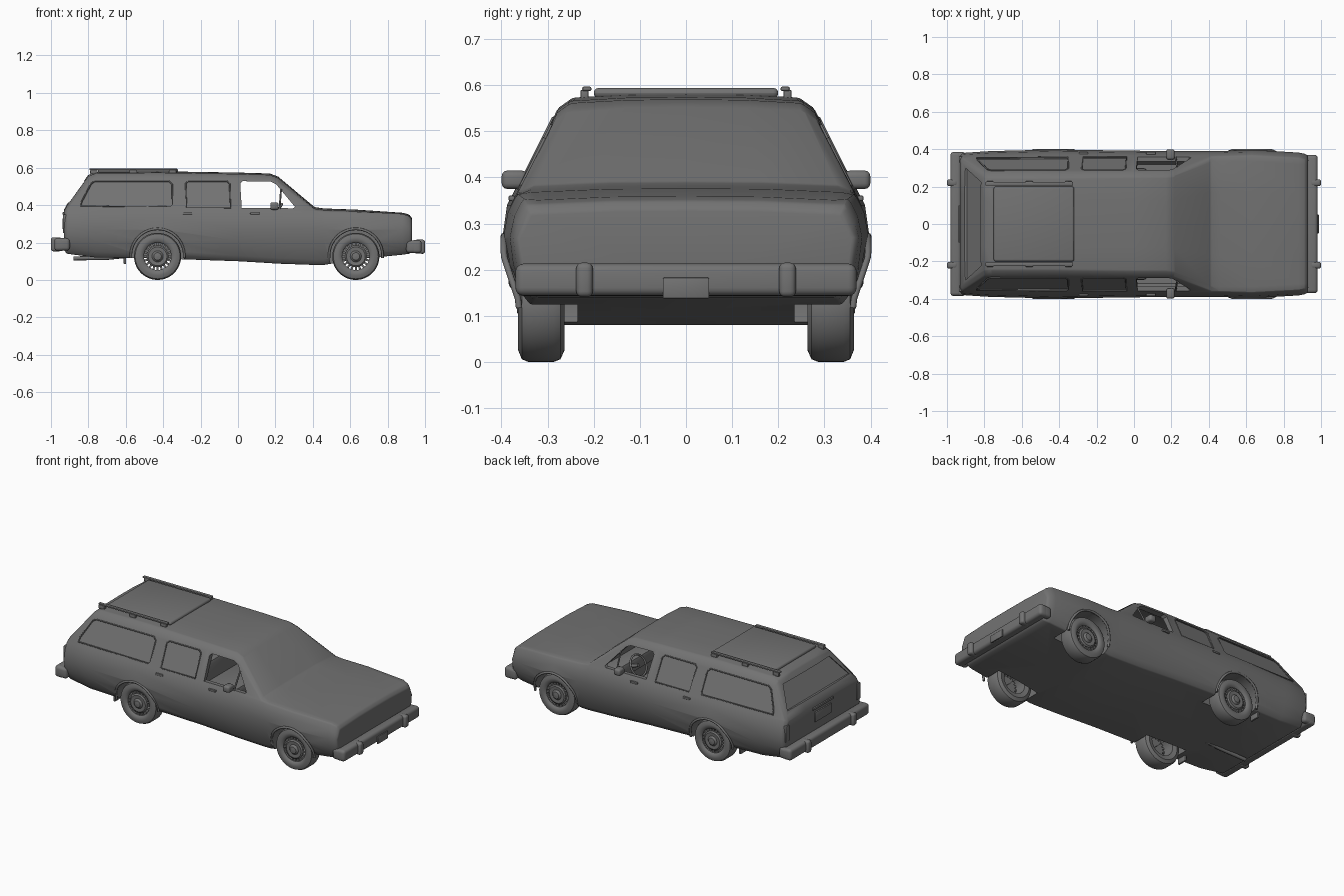
import bpy, bmesh, math
from mathutils import Vector

cube = bpy.data.objects.get("Cube")
if cube:
    bpy.data.objects.remove(cube)

GREY = (0.17, 0.17, 0.17, 1)
paint = bpy.data.materials.new("grey_paint")
paint.use_nodes = True
paint.diffuse_color = GREY
paint.node_tree.nodes["Principled BSDF"].inputs["Base Color"].default_value = GREY


def activate(ob):
    bpy.ops.object.select_all(action='DESELECT')
    ob.select_set(True)
    bpy.context.view_layer.objects.active = ob


def finish(name, bm, bevel=0, segments=2, angle=30):
    bmesh.ops.recalc_face_normals(bm, faces=bm.faces)
    mesh = bpy.data.meshes.new(name)
    bm.to_mesh(mesh)
    bm.free()
    mesh.materials.append(paint)
    ob = bpy.data.objects.new(name, mesh)
    bpy.context.collection.objects.link(ob)
    activate(ob)
    if bevel:
        mod = ob.modifiers.new("bevel", 'BEVEL')
        mod.width, mod.segments = bevel, segments
        mod.limit_method, mod.angle_limit = 'ANGLE', math.radians(angle)
        bpy.ops.object.modifier_apply(modifier=mod.name)
    bpy.ops.object.shade_smooth_by_angle(angle=math.radians(38))
    return ob


def skin(name, rings, wrap=False, **kw):
    """Join closed rings of points; cap the ends unless they wrap round."""
    bm = bmesh.new()
    loops = [[bm.verts.new(p) for p in ring] for ring in rings]
    pairs = list(zip(loops, loops[1:] + loops[:1]))
    for a, b in pairs if wrap else pairs[:-1]:
        for i in range(len(a)):
            j = (i + 1) % len(a)
            bm.faces.new((a[i], a[j], b[j], b[i]))
    if not wrap:
        bm.faces.new(loops[0])
        bm.faces.new(loops[-1])
    return finish(name, bm, **kw)


def box(name, centre, size, bevel=0.005, segments=2):
    bm = bmesh.new()
    bmesh.ops.create_cube(bm, size=1)
    for v in bm.verts:
        v.co = Vector(a * b for a, b in zip(v.co, size)) + Vector(centre)
    return finish(name, bm, bevel, segments)


def lathe(name, profile, x, z, side=1, steps=40):
    """Spin a closed (radius, y) profile round an axle."""
    turns = [math.tau * i / steps for i in range(steps)]
    return skin(name, [[(x + r * math.cos(t), side * y, z + r * math.sin(t))
                        for r, y in profile] for t in turns], wrap=True)


def tube(name, points, radius, closed=False):
    curve = bpy.data.curves.new(name, 'CURVE')
    curve.dimensions = '3D'
    curve.bevel_depth, curve.bevel_resolution = radius, 2
    curve.use_fill_caps = True
    line = curve.splines.new('POLY')
    line.points.add(len(points) - 1)
    for p, co in zip(line.points, points):
        p.co = (*co, 1)
    line.use_cyclic_u = closed
    ob = bpy.data.objects.new(name, curve)
    bpy.context.collection.objects.link(ob)
    curve.materials.append(paint)
    activate(ob)
    bpy.ops.object.convert(target='MESH')
    bpy.ops.object.shade_smooth()
    return bpy.context.object


def cut(target, cutter):
    cutter.hide_render = True
    mod = target.modifiers.new("cut", 'BOOLEAN')
    mod.operation, mod.object, mod.solver = 'DIFFERENCE', cutter, 'EXACT'
    activate(target)
    bpy.ops.object.modifier_apply(modifier=mod.name)
    bpy.data.objects.remove(cutter)


def section(x, floor, w, belt, wr, roof):
    """Car cross-section: flat floor, curved flank, belt, sloping cabin side, crowned roof."""
    mid = min(0.27, belt - 0.05)
    half = [(0.87 * w, floor), (0.93 * w, floor + 0.03), (0.98 * w, 0.21), (w, mid),
            (0.975 * w, belt - 0.035), (0.93 * w, belt),
            (min(wr + 0.03, 0.93 * w - 0.005), max(belt + 0.003, roof - 0.025)),
            (wr, roof - 0.004), (wr * 0.5, roof + 0.003)]
    return ([(x, 0, floor)] + [(x, y, z) for y, z in half] + [(x, 0, roof + 0.004)]
            + [(x, -y, z) for y, z in reversed(half)])


# Body shell: x, floor, half width, belt height, roof half width, roof height
stations = [
    (-0.93, 0.16, 0.365, 0.36, 0.33, 0.372), (-0.915, 0.14, 0.38, 0.375, 0.325, 0.40),
    (-0.80, 0.125, 0.388, 0.375, 0.245, 0.558), (-0.76, 0.12, 0.39, 0.375, 0.245, 0.574),
    (-0.43, 0.115, 0.398, 0.375, 0.245, 0.577), (0, 0.10, 0.392, 0.375, 0.25, 0.57),
    (0.17, 0.09, 0.39, 0.375, 0.25, 0.565), (0.215, 0.087, 0.39, 0.375, 0.255, 0.548),
    (0.41, 0.08, 0.39, 0.37, 0.33, 0.385), (0.46, 0.08, 0.39, 0.365, 0.335, 0.378),
    (0.63, 0.11, 0.396, 0.36, 0.335, 0.372), (0.88, 0.135, 0.382, 0.35, 0.32, 0.355),
    (0.915, 0.14, 0.375, 0.338, 0.32, 0.346), (0.93, 0.15, 0.365, 0.32, 0.31, 0.328)]
body = skin("body", [section(*s) for s in stations], bevel=0.008)

# Hollow front cabin
cabin = [(-0.27, 0.16, 0.365, 0.375, 0.225, 0.55), (0.16, 0.15, 0.365, 0.375, 0.23, 0.543),
         (0.20, 0.15, 0.365, 0.375, 0.235, 0.527), (0.35, 0.15, 0.365, 0.37, 0.29, 0.405)]
cut(body, skin("cabin_cutter", [section(*s) for s in cabin]))


def side_y(z):
    return 0.363 - 0.5 * (z - 0.375)


# Side windows: open front glass, shallow recessed rear panes
windows = [
    (0.07, [(0.02, 0.385), (0.012, 0.515), (0.025, 0.528), (0.175, 0.525), (0.205, 0.51),
            (0.305, 0.39), (0.295, 0.383)]),
    (0.008, [(-0.275, 0.385), (-0.28, 0.515), (-0.265, 0.528), (-0.06, 0.528), (-0.045, 0.515),
             (-0.04, 0.385)]),
    (0.008, [(-0.84, 0.395), (-0.835, 0.42), (-0.785, 0.515), (-0.765, 0.528), (-0.37, 0.528),
             (-0.352, 0.51), (-0.35, 0.40), (-0.36, 0.39)])]
for side in (1, -1):
    for depth, outline in windows:
        rings = [[(x, side * (side_y(z) + d), z) for x, z in outline] for d in (-depth, 0.06)]
        cut(body, skin("window_cutter", rings))
        if depth < 0.01:
            tube("window_trim", [(x, side * (side_y(z) + 0.001), z) for x, z in outline],
                 0.004, True)

# Tailgate window recess
glass = [(-0.30, 0.415), (-0.225, 0.53), (0.225, 0.53), (0.30, 0.415)]
cut(body, skin("tailgate_cutter",
               [[(-0.915 + 0.728 * (z - 0.40) + d, y, z) for y, z in glass] for d in (-0.06, 0.01)]))

AXLES = (-0.43, 0.63)
for x in AXLES:
    for side in (1, -1):
        arch = [(0.001, 0.235), (0.142, 0.235), (0.142, 0.46), (0.001, 0.46)]
        cut(body, lathe("arch_cutter", arch, x, 0.13, side))
activate(body)
bpy.ops.object.shade_smooth_by_angle(angle=math.radians(32))

# Wheels with a pierced ring round the hub, and arch lips
tyre = [(0.073, 0.27), (0.1, 0.263), (0.12, 0.272), (0.126, 0.287), (0.126, 0.342),
        (0.12, 0.356), (0.1, 0.364), (0.08, 0.36), (0.073, 0.352)]
hub = [(0.0005, 0.368), (0.02, 0.366), (0.03, 0.356), (0.05, 0.358), (0.058, 0.352),
       (0.058, 0.335), (0.0005, 0.335)]
for x in AXLES:
    for side in (1, -1):
        lathe("tyre", tyre, x, 0.126, side, 48)
        lathe("hubcap", hub, x, 0.126, side, 32)
        for i in range(20):
            t = math.tau * i / 20
            spoke = box("wheel_spoke", (0.066, 0, 0), (0.022, 0.012, 0.011), 0)
            spoke.rotation_euler.y = -t
            spoke.location = (x, side * 0.345, 0.126)
        lip = []
        for i in range(25):
            t = math.radians(-5 + 190 * i / 24)
            z = 0.13 + 0.143 * math.sin(t)
            lip.append((x + 0.143 * math.cos(t), side * (0.362 + 0.033 * min(1, max(0, (z - 0.13) / 0.1))), z))
        tube("arch_lip", lip, 0.007)

# Bumpers with wrapped ends and overriders
for end, z, w in ((1, 0.178, 0.37), (-1, 0.19, 0.385)):
    box("bumper", (end * 0.953, 0, z), (0.058, 2 * w, 0.07), 0.018, 4)
    for side in (1, -1):
        box("bumper_end", (end * 0.937, side * (w - 0.02), z), (0.075, 0.04, 0.066), 0.016, 3)
        box("overrider", (end * 0.972, side * 0.22, z), (0.056, 0.036, 0.074), 0.012, 3)
box("front_plate", (0.984, 0, 0.16), (0.008, 0.1, 0.045), 0.002)
box("rear_plate", (-0.932, 0, 0.30), (0.012, 0.16, 0.06), 0.004)
box("tailgate_handle", (-0.93, 0, 0.355), (0.016, 0.2, 0.014), 0.004)

# Roof panel and luggage rails
box("roof_panel", (-0.535, 0, 0.583), (0.43, 0.4, 0.022), 0.012, 3)
for side in (1, -1):
    box("roof_rail", (-0.56, side * 0.215, 0.592), (0.47, 0.02, 0.01), 0.004)
    for x in (-0.77, -0.56, -0.35):
        box("rail_foot", (x, side * 0.22, 0.578), (0.04, 0.018, 0.024), 0.004)

    # Mirrors, window divider, handles, lamps and mud flaps
    box("mirror", (0.195, side * 0.372, 0.395), (0.045, 0.055, 0.04), 0.012, 3)
    tube("mirror_arm", [(0.2, side * 0.345, 0.375), (0.2, side * 0.365, 0.385)], 0.01)
    tube("window_divider", [(0.222, side * 0.358, 0.378), (0.23, side * 0.305, 0.485)], 0.005)
    for x in (-0.27, 0.09):
        box("door_handle", (x, side * 0.378, 0.355), (0.05, 0.014, 0.012), 0.004)
    box("tail_lamp", (-0.926, side * 0.345, 0.30), (0.02, 0.035, 0.10), 0.005)
    box("mud_flap", (-0.605, side * 0.31, 0.115), (0.012, 0.06, 0.06), 0.003)

# Exhaust
tube("exhaust", [(-0.6, -0.1, 0.128), (-0.7, -0.1, 0.118), (-0.88, -0.1, 0.115)], 0.011)

# Interior
box("bench_seat", (-0.04, 0, 0.21), (0.22, 0.6, 0.09), 0.02)
box("seat_back", (-0.15, 0, 0.27), (0.06, 0.6, 0.2), 0.02)
box("dashboard", (0.30, 0, 0.325), (0.10, 0.64, 0.08), 0.015)
wheel = [(0.205 + 0.03 * math.sin(t), 0.17 + 0.065 * math.cos(t), 0.35 + 0.055 * math.sin(t))
         for t in (math.tau * i / 24 for i in range(24))]
tube("steering_wheel", wheel, 0.006, True)
tube("steering_column", [(0.205, 0.17, 0.35), (0.29, 0.17, 0.32)], 0.01)
